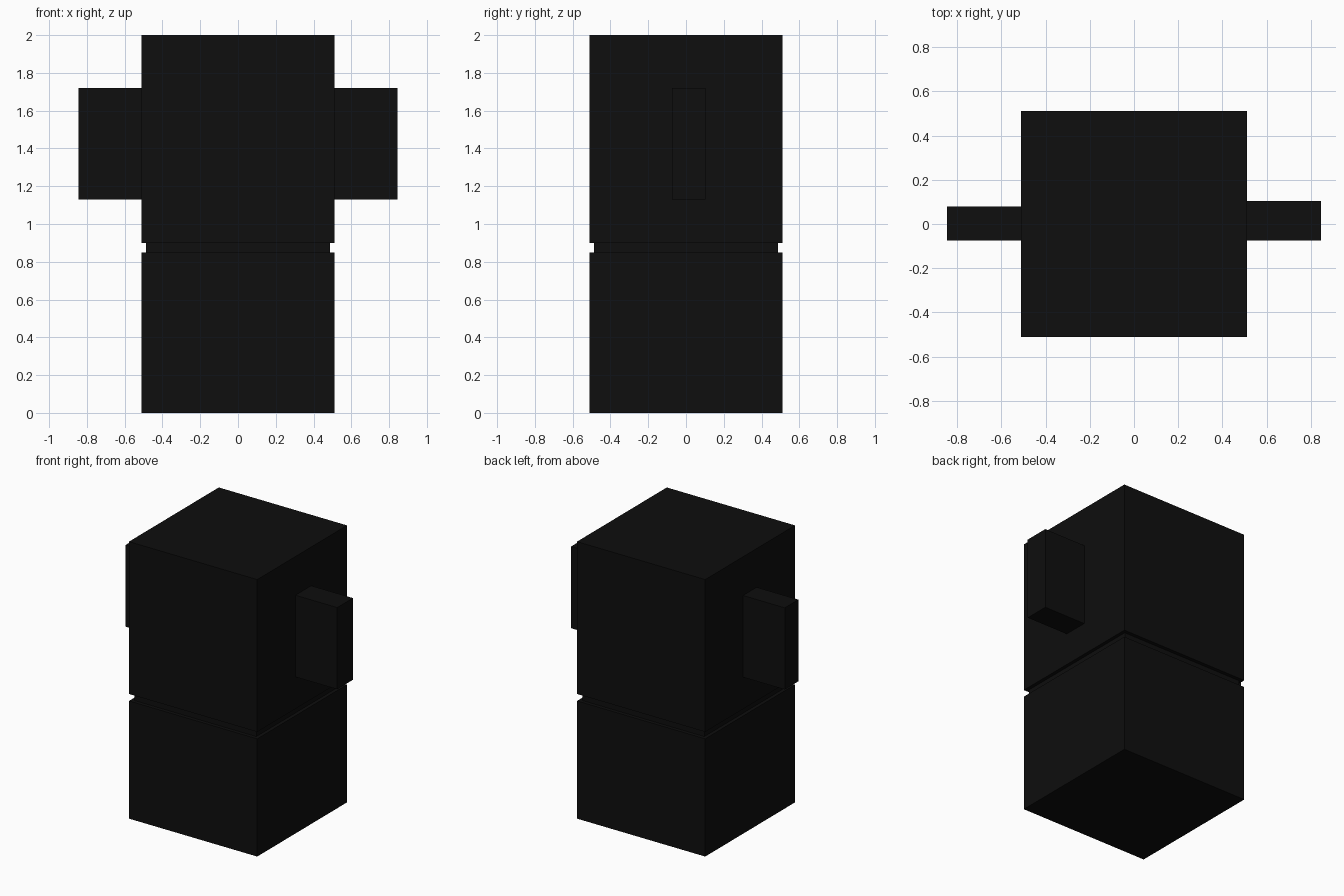
import bpy

if "Cube" in bpy.data.objects:
    bpy.data.objects.remove(bpy.data.objects["Cube"])


def material(name, rgb):
    m = bpy.data.materials.new(name)
    m.diffuse_color = (*rgb, 1.0)
    m.use_nodes = True
    m.node_tree.nodes["Principled BSDF"].inputs["Base Color"].default_value = m.diffuse_color
    return m


black = material("soft_black", (0.0044, 0.0044, 0.0044))


def box(name, lo, hi):
    """Axis-aligned box between two corners."""
    bpy.ops.mesh.primitive_cube_add(
        size=1, location=[(a + b) / 2 for a, b in zip(lo, hi)])
    ob = bpy.context.object
    ob.name = name
    ob.scale = [b - a for a, b in zip(lo, hi)]
    bpy.ops.object.transform_apply(location=False, rotation=False, scale=True)
    ob.data.materials.append(black)
    return ob


# Stacked body blocks with a recessed waist between them
for name, half, z0, z1 in (("lower_block", 0.512, 0.0, 0.85),
                           ("recessed_waist", 0.487, 0.85, 0.90),
                           ("upper_block", 0.512, 0.90, 2.0)):
    box(name, (-half, -half, z0), (half, half, z1))

# Side slabs; the right one is slightly thicker towards the back
box("left_side_slab", (-0.845, -0.075, 1.13), (-0.512, 0.08, 1.72))
box("right_side_slab", (0.512, -0.075, 1.13), (0.845, 0.104, 1.72))
